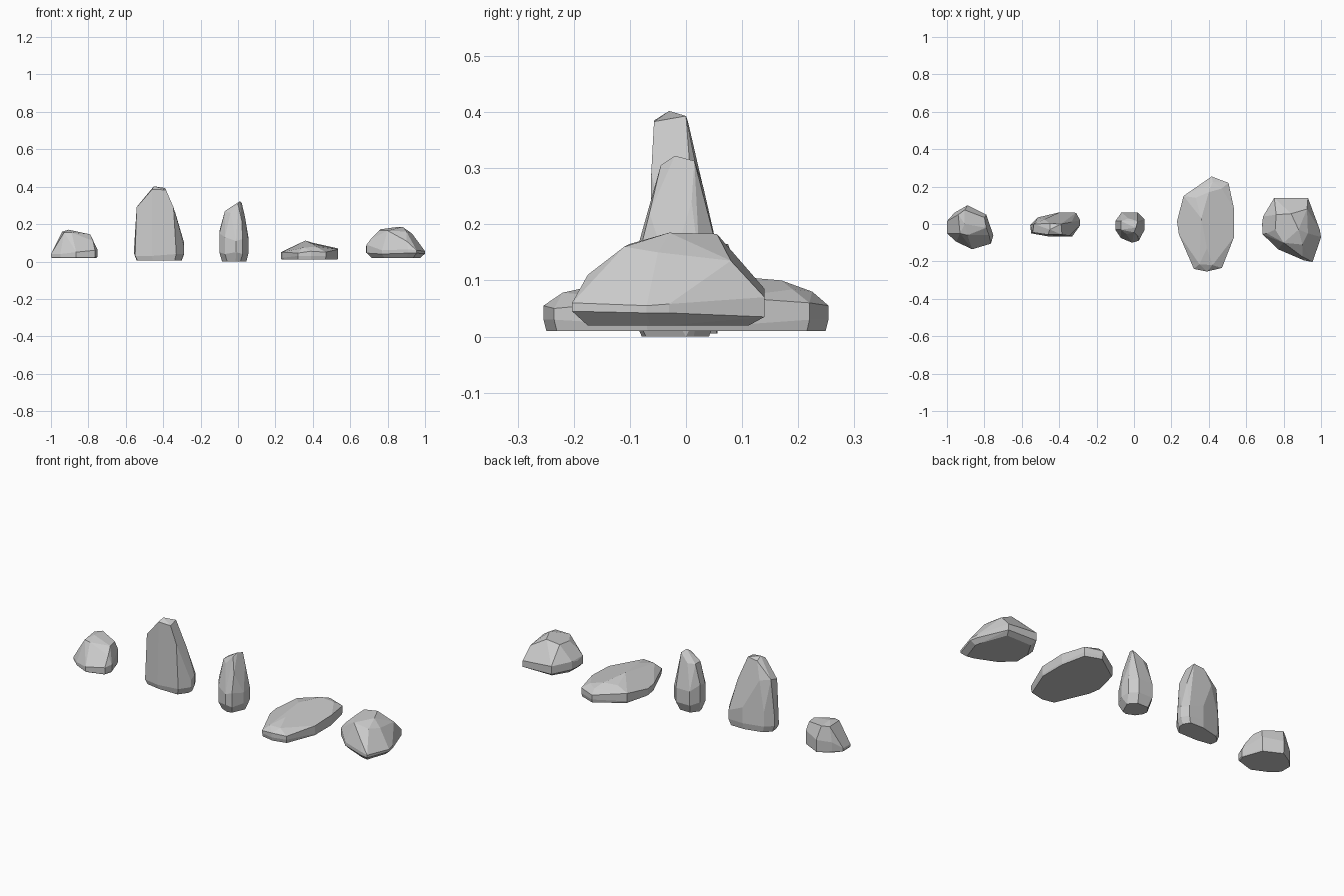
import bpy, bmesh, math


def rock(name, base_z, inset, rim, upper):
    """Faceted stone: rim = (x, y, low z, high z) around the widest outline,
    inset = shrink of the flat base, upper = (x, y, z) shoulder and crown corners."""
    cx = (min(p[0] for p in rim) + max(p[0] for p in rim)) / 2
    cy = (min(p[1] for p in rim) + max(p[1] for p in rim)) / 2
    pts = list(upper)
    for x, y, lo, hi in rim:
        pts += [(x, y, lo), (x, y, hi),
                (cx + (x - cx) * inset, cy + (y - cy) * inset, base_z)]
    bm = bmesh.new()
    for p in pts:
        bm.verts.new(p)
    bmesh.ops.remove_doubles(bm, verts=bm.verts[:], dist=0.004)
    out = bmesh.ops.convex_hull(bm, input=bm.verts[:])
    junk = {g for g in out["geom_interior"] + out["geom_unused"]
            if isinstance(g, bmesh.types.BMVert)}
    bmesh.ops.delete(bm, geom=list(junk), context='VERTS')
    # merge nearly flat neighbours into broad facets
    bmesh.ops.dissolve_limit(bm, angle_limit=math.radians(9),
                             verts=bm.verts[:], edges=bm.edges[:])
    bmesh.ops.recalc_face_normals(bm, faces=bm.faces[:])
    mesh = bpy.data.meshes.new(name)
    bm.to_mesh(mesh)
    bm.free()
    obj = bpy.data.objects.new(name, mesh)
    bpy.context.collection.objects.link(obj)
    return obj


# small blocky stone
rock("small_block_rock", 0.02, 0.97,
     [(-1.0, 0.015, .025, .04), (-.96, 0.06, .03, .08), (-.89, 0.10, .05, .09),
      (-.79, 0.05, .03, .10), (-.752, -.06, .025, .065), (-.765, -.105, .025, .06),
      (-.865, -.135, .025, .05), (-.95, -.095, .025, .04), (-1.0, -.05, .025, .04)],
     [(-.94, 0.05, .16), (-.905, 0.075, .165), (-.93, -.05, .155), (-.905, 0.0, .17),
      (-.80, 0.035, .147), (-.79, -.02, .145), (-.89, -.06, .155), (-.775, -.06, .11)])

# tall slab
rock("tall_slab_rock", 0.005, 0.9,
     [(-.555, -.005, .04, .08), (-.515, 0.035, .04, .12), (-.40, 0.062, .04, .13),
      (-.31, 0.06, .04, .09), (-.288, 0.02, .04, .10), (-.29, -.01, .04, .08),
      (-.33, -.066, .04, .09), (-.46, -.066, .03, .10), (-.55, -.05, .03, .08)],
     [(-.542, -.045, .29), (-.535, 0.0, .30), (-.48, 0.025, .29), (-.38, 0.035, .26),
      (-.345, -.062, .29), (-.335, 0.01, .26), (-.46, -.057, .385), (-.385, -.057, .383),
      (-.45, -.03, .402), (-.39, 0.0, .393), (-.45, 0.003, .385)])

# narrow upright stone
rock("upright_rock", 0.0, 0.74,
     [(-.10, 0.015, .06, .16), (-.067, 0.062, .05, .13), (0.02, 0.062, .05, .13),
      (0.057, 0.025, .05, .12), (0.057, -.03, .05, .11), (0.025, -.09, .04, .12),
      (-.01, -.10, .05, .11), (-.07, -.075, .04, .13), (-.10, -.03, .05, .15)],
     [(0.045, 0, 0), (-.085, 0, 0), (-.07, -.03, .27), (-.07, 0.015, .27),
      (-.04, -.055, .26), (0.0, -.045, .305), (0.01, -.02, .322), (0.02, 0.015, .313),
      (-.03, 0.03, .27), (0.037, 0.01, .24), (0.02, -.065, .22), (0.01, 0.045, .21)])

# long flat stone
rock("flat_rock", 0.01, 0.98,
     [(.23, 0.015, .015, .05), (.265, 0.15, .02, .065), (.415, 0.254, .03, .055),
      (.505, 0.22, .03, .06), (.535, 0.08, .02, .07), (.535, -.07, .02, .065),
      (.47, -.235, .03, .05), (.39, -.254, .03, .055), (.32, -.24, .03, .045),
      (.24, -.055, .02, .05)],
     [(.36, 0.03, .112), (.39, -.13, .098), (.40, 0.17, .10), (.42, 0.225, .08),
      (.47, 0.19, .084), (.33, 0.14, .09), (.35, -.215, .075), (.42, -.22, .078),
      (.32, -.10, .082)])

# broad domed boulder
rock("domed_boulder", 0.02, 0.84,
     [(.685, 0.0, .045, .08), (.69, 0.04, .045, .09), (.75, 0.14, .04, .085),
      (.93, 0.14, .035, .07), (.993, -.03, .042, .058), (1.0, -.07, .042, .055),
      (.955, -.203, .045, .06), (.91, -.195, .045, .065), (.77, -.135, .04, .06),
      (.688, -.055, .045, .09)],
     [(.76, 0.05, .172), (.755, -.03, .165), (.84, 0.055, .183), (.88, -.03, .185),
      (.80, -.10, .165), (.90, -.11, .16), (.93, -.05, .15), (.925, 0.08, .135),
      (.90, -.175, .11), (.71, -.05, .12)])
